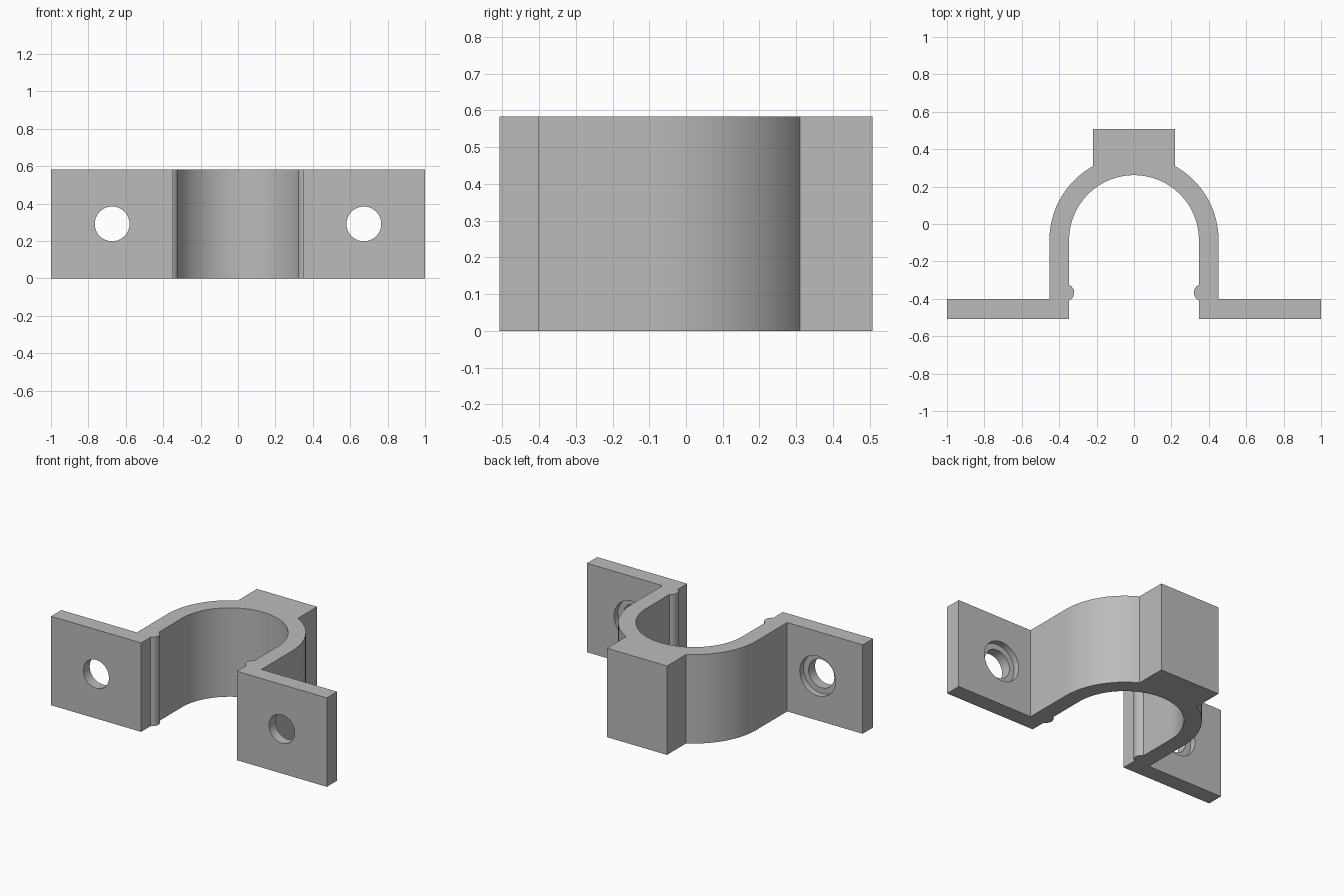
import bpy, bmesh
from math import sin, cos, asin, acos, pi
from mathutils import Matrix

if "Cube" in bpy.data.objects:
    bpy.data.objects.remove(bpy.data.objects["Cube"])

HEIGHT = 0.583
BACK, FRONT, TAB_BACK = 0.508, -0.508, -0.402
R_OUT, R_IN, ARC_Y = 0.452, 0.347, -0.086
BLOCK_X = 0.218
HOLE_X = 0.673

grey = bpy.data.materials.new("light grey")
grey.use_nodes = True
colour = (0.5, 0.5, 0.5, 1)
grey.diffuse_color = colour
grey.node_tree.nodes["Principled BSDF"].inputs["Base Color"].default_value = colour


def arc(cx, cy, r, start, end, steps):
    angles = [start + (end - start) * i / steps for i in range(steps + 1)]
    return [(cx + r * cos(a), cy + r * sin(a)) for a in angles]


def add_object(name, bm):
    bmesh.ops.recalc_face_normals(bm, faces=bm.faces)
    mesh = bpy.data.meshes.new(name)
    bm.to_mesh(mesh)
    bm.free()
    mesh.materials.append(grey)
    obj = bpy.data.objects.new(name, mesh)
    bpy.context.collection.objects.link(obj)
    return obj


# Left half of the clamp outline: block, outer arch, tab, snap ridge, inner arch
ridge_r, ridge_x, ridge_y = 0.046, 0.366, -0.367
ridge_a = acos((ridge_x - R_IN) / ridge_r)
half = [(BLOCK_X, BACK)]
half += arc(0, ARC_Y, R_OUT, acos(BLOCK_X / R_OUT), 0, 28)
half += [(R_OUT, TAB_BACK), (1, TAB_BACK), (1, FRONT), (R_IN, FRONT)]
half += arc(ridge_x, ridge_y, ridge_r, pi + ridge_a, pi - ridge_a, 14)
half += arc(0, ARC_Y, R_IN, 0, pi / 2, 36)

# Mirror the outline and raise it to the clamp width
outline = half + [(-x, y) for x, y in reversed(half[:-1])]
bm = bmesh.new()
base = bm.faces.new([bm.verts.new((x, y, 0)) for x, y in outline])
raised = bmesh.ops.extrude_face_region(bm, geom=[base])
top = [v for v in raised["geom"] if isinstance(v, bmesh.types.BMVert)]
bmesh.ops.translate(bm, verts=top, vec=(0, 0, HEIGHT))
clamp = add_object("pipe_clamp", bm)


# Screw holes, each with a wider recess on the back of the tab
def cut_hole(name, x, radius, y0, y1):
    bm = bmesh.new()
    place = Matrix.Translation((x, (y0 + y1) / 2, HEIGHT / 2)) @ Matrix.Rotation(pi / 2, 4, "X")
    bmesh.ops.create_cone(bm, cap_ends=True, segments=48, radius1=radius,
                          radius2=radius, depth=y1 - y0, matrix=place)
    cutter = add_object(name, bm)
    cutter.hide_render = True
    mod = clamp.modifiers.new(name, "BOOLEAN")
    mod.operation = "DIFFERENCE"
    mod.solver = "EXACT"
    mod.object = cutter
    return cutter


cutters = []
for side, sign in (("left", 1), ("right", -1)):
    cutters.append(cut_hole(side + "_screw_hole", sign * HOLE_X, 0.093, FRONT - 0.1, TAB_BACK + 0.1))
    cutters.append(cut_hole(side + "_screw_recess", sign * HOLE_X, 0.13, TAB_BACK - 0.04, TAB_BACK + 0.1))

bpy.ops.object.select_all(action="DESELECT")
clamp.select_set(True)
bpy.context.view_layer.objects.active = clamp
for mod in list(clamp.modifiers):
    bpy.ops.object.modifier_apply(modifier=mod.name)
for cutter in cutters:
    bpy.data.objects.remove(cutter)
bpy.ops.object.shade_smooth_by_angle(angle=0.5)
